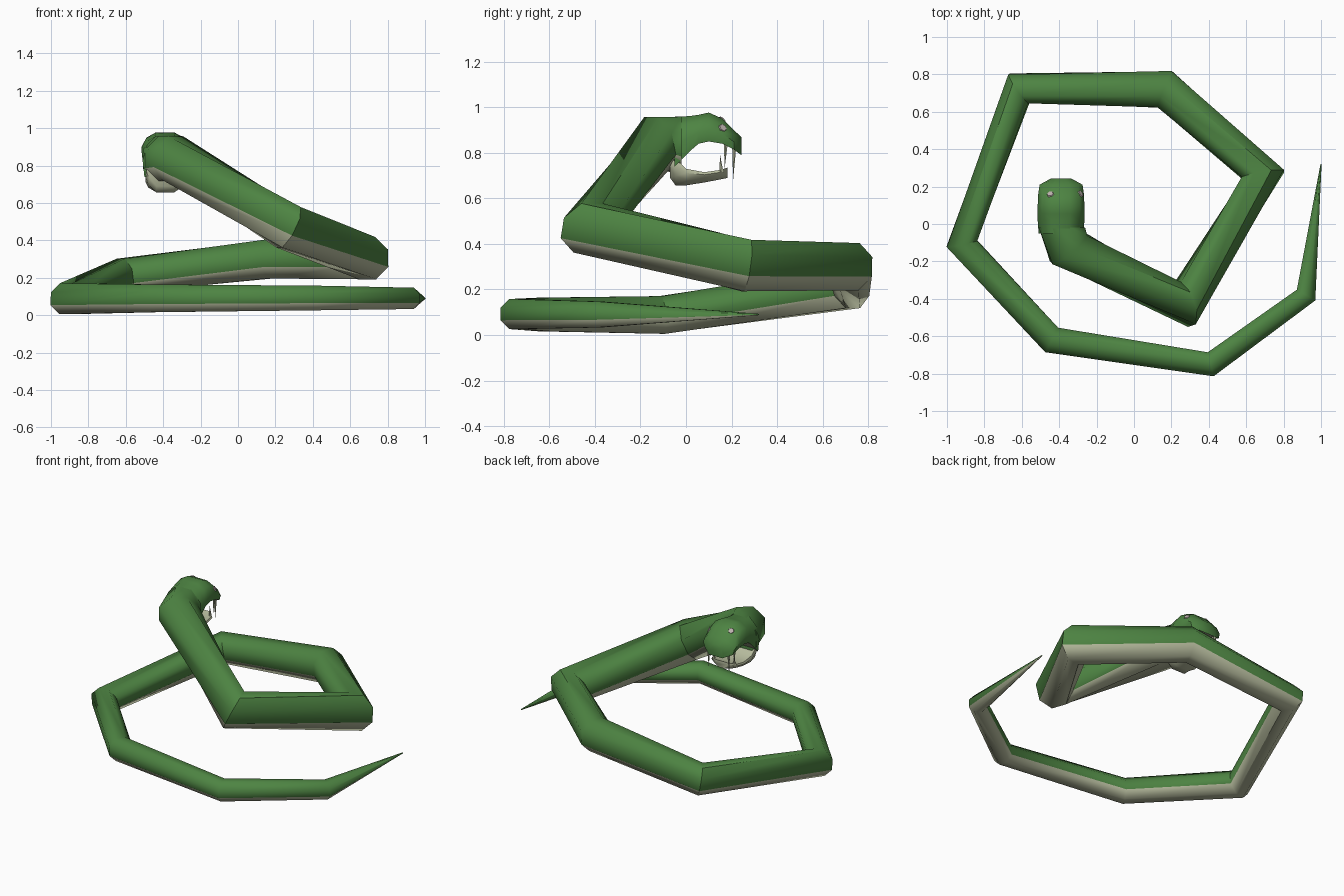
import bpy, bmesh, math
from mathutils import Vector
from mathutils.bvhtree import BVHTree

if "Cube" in bpy.data.objects:
    bpy.data.objects.remove(bpy.data.objects["Cube"])


def material(name, rgb):
    m = bpy.data.materials.new(name)
    m.diffuse_color = (*rgb, 1)
    m.use_nodes = True
    m.node_tree.nodes["Principled BSDF"].inputs["Base Color"].default_value = m.diffuse_color
    return m


green = material("green_skin", (0.075, 0.23, 0.055))
cream = material("cream_belly", (0.47, 0.50, 0.34))
pale = material("pale_eye", (0.52, 0.45, 0.43))


def finish(name, bm, mats, angle=50):
    bmesh.ops.recalc_face_normals(bm, faces=bm.faces)
    me = bpy.data.meshes.new(name)
    bm.to_mesh(me)
    ob = bpy.data.objects.new(name, me)
    bpy.context.collection.objects.link(ob)
    for m in mats:
        me.materials.append(m)
    bpy.ops.object.select_all(action='DESELECT')
    ob.select_set(True)
    bpy.context.view_layer.objects.active = ob
    bpy.ops.object.shade_smooth_by_angle(angle=math.radians(angle))
    return ob


def loft(rings, belly=()):
    """Bridge rings of equal length; side numbers in belly get material 1."""
    bm = bmesh.new()
    rows = [[bm.verts.new(p) for p in r] for r in rings]
    n = len(rows[0])
    for a, b in zip(rows, rows[1:]):
        for k in range(n):
            j = (k + 1) % n
            f = bm.faces.new((a[k], a[j], b[j], b[k]))
            f.material_index = 1 if k in belly else 0
    bm.faces.new(rows[0])
    bm.faces.new(rows[-1])
    return bm


# coiled body: x, y, z, radius from tail tip to back of head
path = [(1.0, 0.32, 0.09, 0.003), (0.92, -0.38, 0.09, 0.057),
        (0.41, -0.75, 0.092, 0.066), (-0.44, -0.62, 0.09, 0.074),
        (-0.92, -0.105, 0.088, 0.083), (-0.615, 0.725, 0.21, 0.093),
        (0.165, 0.72, 0.30, 0.104), (0.69, 0.265, 0.305, 0.114),
        (0.27, -0.43, 0.47, 0.12), (-0.35, -0.13, 0.84, 0.12),
        (-0.385, -0.02, 0.835, 0.124)]
pts = [Vector(p[:3]) for p in path]
rings = []
for i, p in enumerate(path):
    d_in = (pts[i] - pts[i - 1]).normalized() if i else Vector((0, 0, 0))
    d_out = (pts[i + 1] - pts[i]).normalized() if i < len(pts) - 1 else Vector((0, 0, 0))
    t = (d_in + d_out).normalized()
    if i == len(pts) - 1:
        t = Vector((0, 1, 0))
    side = t.cross(Vector((0, 0, 1))).normalized()
    up = side.cross(t)
    r = p[3] / math.cos(math.pi / 8)
    rings.append([pts[i] + r * (math.cos(a) * side + math.sin(a) * up)
                  for a in (math.radians(-67.5 + 45 * k) for k in range(8))])
finish("body", loft(rings, belly=(0, 6, 7)), [green, cream])

# head halves: lofted along y from (y, half width, top, bottom)
CX = -0.39


def head_part(stations, section):
    full = section + [(-x, z) for x, z in reversed(section)]
    return loft([[(CX + x * hw, y, lo + z * (hi - lo)) for x, z in full]
                 for y, hw, hi, lo in stations], belly=(7,))


upper = head_part([(-0.05, 0.12, 0.957, 0.74), (0.02, 0.125, 0.962, 0.81),
                   (0.055, 0.125, 0.967, 0.84), (0.10, 0.125, 0.977, 0.85),
                   (0.16, 0.122, 0.95, 0.84), (0.21, 0.115, 0.90, 0.815),
                   (0.243, 0.055, 0.87, 0.79)],
                  [(0.92, 0), (1, 0.4), (0.8, 0.78), (0.4, 1)])
bmesh.ops.recalc_face_normals(upper, faces=upper.faces)
tree = BVHTree.FromBMesh(upper)
finish("upper_head", upper, [green, cream])

jaw = head_part([(-0.07, 0.10, 0.80, 0.69), (-0.045, 0.105, 0.775, 0.656),
                 (0.0, 0.105, 0.73, 0.657), (0.08, 0.10, 0.715, 0.67),
                 (0.15, 0.095, 0.725, 0.683), (0.182, 0.05, 0.735, 0.69)],
                [(0.45, 0), (0.85, 0.35), (1, 0.75), (0.95, 1)])
finish("lower_jaw", jaw, [cream, cream])

# fangs: offset from centre, y, base z, tip z
for name, dx, y, z0, z1 in (("front_fang", 0.075, 0.212, 0.835, 0.68),
                            ("rear_fang", 0.09, 0.175, 0.85, 0.735),
                            ("lower_fang", 0.075, 0.155, 0.715, 0.79)):
    bm = bmesh.new()
    for s in (-1, 1):
        base = [bm.verts.new((CX + s * dx + 0.011 * math.cos(a), y + 0.011 * math.sin(a), z0))
                for a in (k * math.pi / 3 for k in range(6))]
        tip = bm.verts.new((CX + s * dx, y - 0.005, z1))
        bm.faces.new(base)
        for k in range(6):
            bm.faces.new((base[k], base[(k + 1) % 6], tip))
    finish(name, bm, [cream])

# eyes: thin plates laid on the skin of the upper head
for name, target in (("left_eye", (-0.45, 0.165, 0.95)), ("right_eye", (-0.285, 0.162, 0.91))):
    loc, nor, _, _ = tree.find_nearest(Vector(target))
    bm = bmesh.new()
    bmesh.ops.create_cone(bm, cap_ends=True, segments=6, radius1=0.02, radius2=0.017, depth=0.006)
    ob = finish(name, bm, [pale], 30)
    ob.location = loc
    ob.rotation_mode = 'QUATERNION'
    ob.rotation_quaternion = nor.to_track_quat('Z', 'Y')
